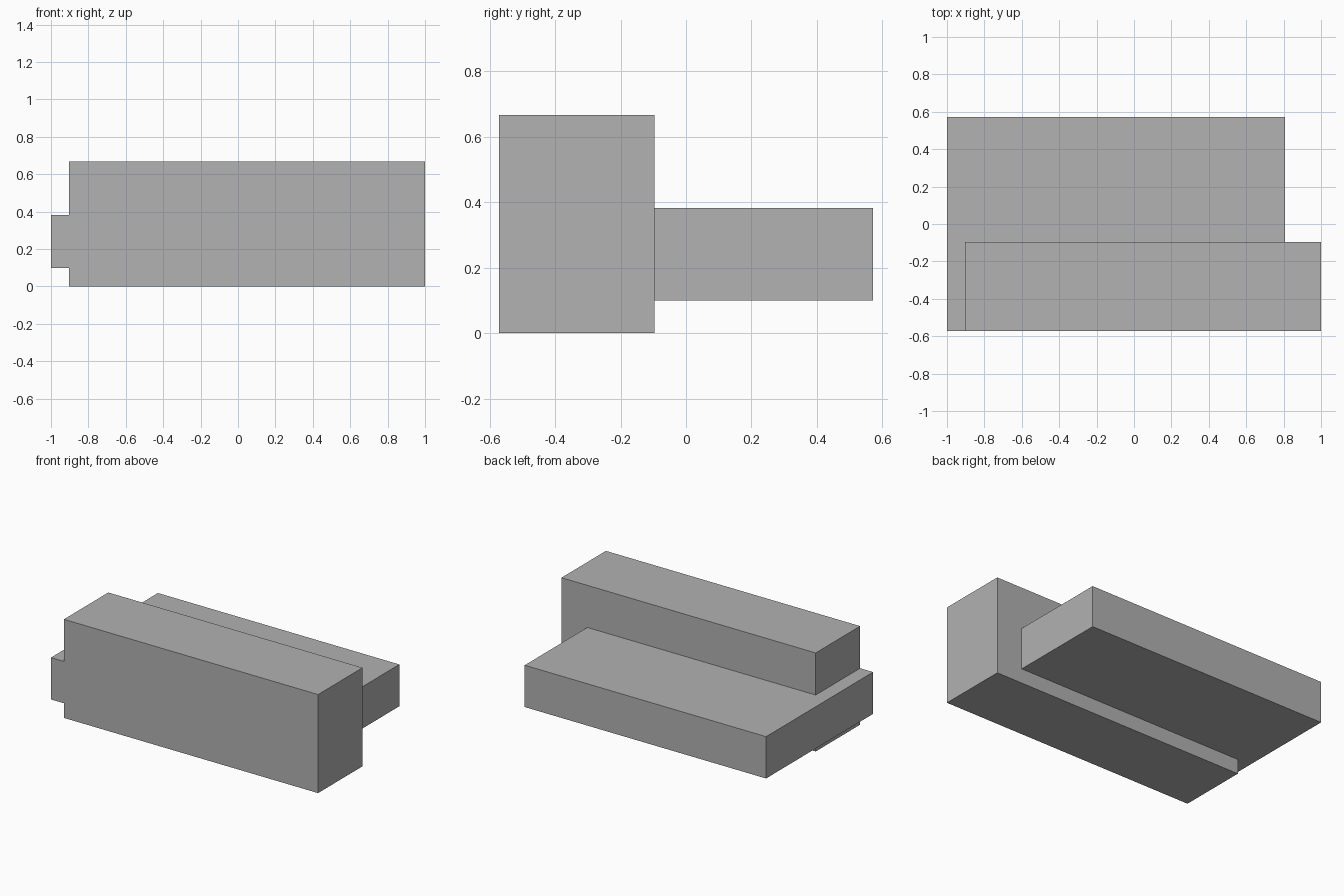
import bpy
from mathutils import Vector

cube = bpy.data.objects.get("Cube")
if cube:
    bpy.data.objects.remove(cube, do_unlink=True)

grey = bpy.data.materials.new("plain grey")
grey.use_nodes = True
colour = (0.445, 0.445, 0.445, 1)
grey.diffuse_color = colour
grey.node_tree.nodes["Principled BSDF"].inputs["Base Color"].default_value = colour


def box(name, low, high):
    """Box between two opposite corners."""
    low, high = Vector(low), Vector(high)
    bpy.ops.mesh.primitive_cube_add(size=1)
    obj = bpy.context.object
    obj.name = obj.data.name = name
    for v in obj.data.vertices:
        v.co = (low + high) / 2 + v.co * (high - low)
    obj.data.materials.append(grey)
    return obj


# Tall front block and the flat slab that runs through it, flush at the front
block = box("front_block", (-0.903, -0.572, 0), (1, -0.097, 0.667))
slab = box("flat_slab", (-1, -0.572, 0.099), (0.807, 0.572, 0.382))

# Join both into one clean solid
union = block.modifiers.new("union", "BOOLEAN")
union.operation = "UNION"
union.solver = "EXACT"
union.object = slab
bpy.context.view_layer.objects.active = block
bpy.ops.object.modifier_apply(modifier=union.name)
bpy.data.objects.remove(slab, do_unlink=True)
block.name = "block_with_slab"
